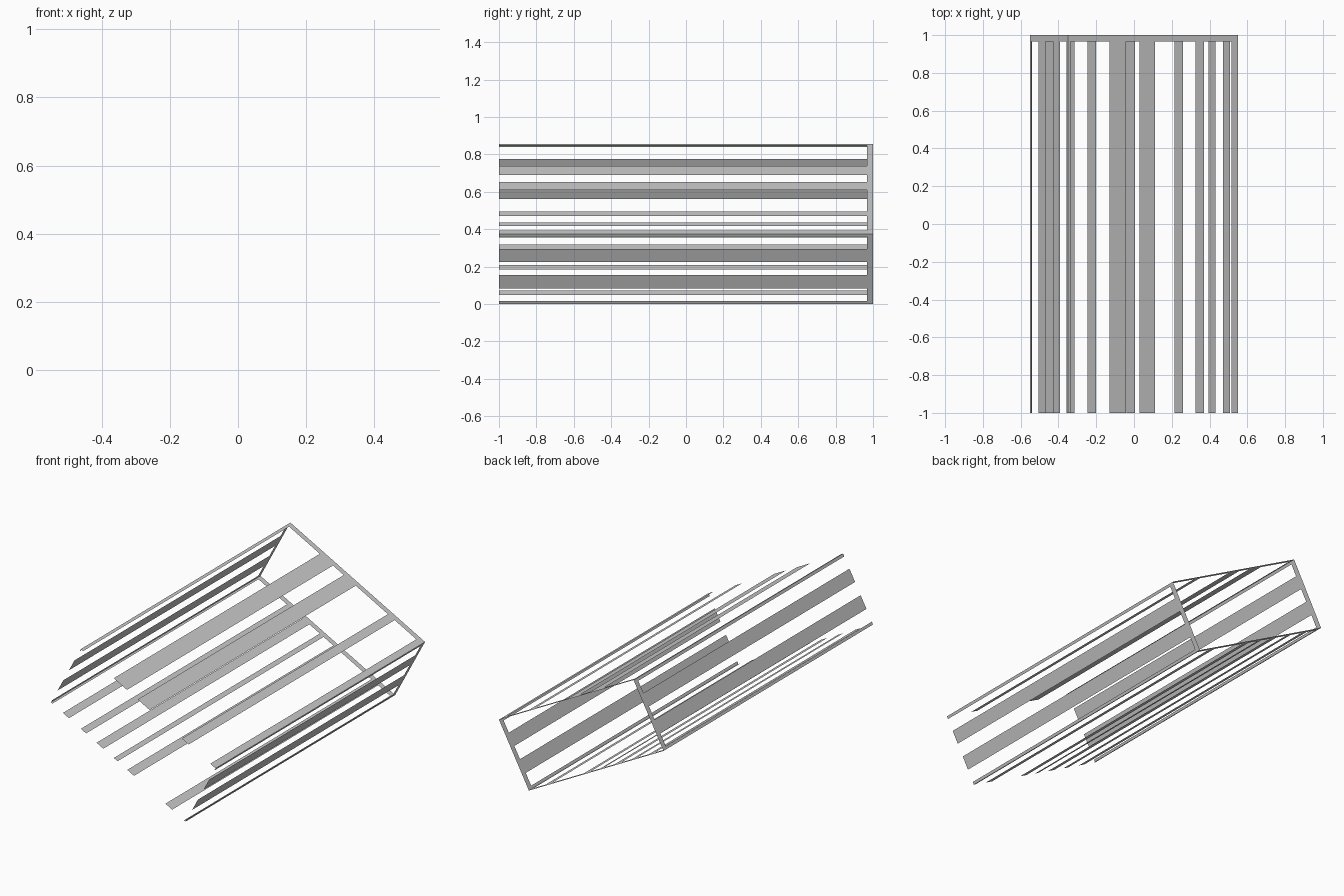
import bpy
import bmesh

if "Cube" in bpy.data.objects:
    bpy.data.objects.remove(bpy.data.objects["Cube"])

# Corners (x, z) of the tilted rectangular sleeve
TOP, RIGHT = (-0.35, 0.855), (0.55, 0.375)
BOTTOM, LEFT = (0.35, 0.0), (-0.55, 0.48)
FRONT, BAND, BACK = -1.0, 0.967, 1.0


def panel(name, start, end, spans):
    """Paper-thin slatted wall: slats along y joined by a band at the back."""
    bm = bmesh.new()

    def point(t, y):
        return bm.verts.new((start[0] + (end[0] - start[0]) * t, y,
                             start[1] + (end[1] - start[1]) * t))

    def sheet(t0, t1, y0, y1):
        bm.faces.new([point(t0, y0), point(t1, y0), point(t1, y1), point(t0, y1)])

    for t0, t1 in spans:
        sheet(t0, t1, FRONT, BAND)
    # back band, split at the slat edges so it joins them cleanly
    cuts = sorted({0.0, 1.0, *(t for s in spans for t in s)})
    for t0, t1 in zip(cuts, cuts[1:]):
        sheet(t0, t1, BAND, BACK)
    bmesh.ops.remove_doubles(bm, verts=bm.verts, dist=1e-4)
    bmesh.ops.recalc_face_normals(bm, faces=bm.faces)
    # face outward from the sleeve centre
    bm.normal_update()
    face = next(iter(bm.faces))
    c = face.calc_center_median()
    if face.normal.x * c.x + face.normal.z * (c.z - 0.4275) < 0:
        bmesh.ops.reverse_faces(bm, faces=bm.faces)
    mesh = bpy.data.meshes.new(name)
    bm.to_mesh(mesh)
    bm.free()
    bpy.context.collection.objects.link(bpy.data.objects.new(name, mesh))


def scaled(spans, length):
    return [(a / length, b / length) for a, b in spans]


# Broad walls, slats measured as x offsets over a 0.9 run
panel("upper_wall", TOP, RIGHT, scaled(
    [(0, .015), (.22, .308), (.38, .46), (.675, .72), (.865, .9)], .9))
panel("lower_wall", LEFT, BOTTOM, scaled(
    [(0, .01), (.08, .12), (.20, .235), (.305, .35), (.42, .445),
     (.51, .555), (.765, .81), (.89, .9)], .9))

# Narrow side walls share one slat layout
side = [(0, .04), (.22, .413), (.6, .787), (.96, 1)]
panel("right_side_wall", BOTTOM, RIGHT, side)
panel("left_side_wall", LEFT, TOP, side)
